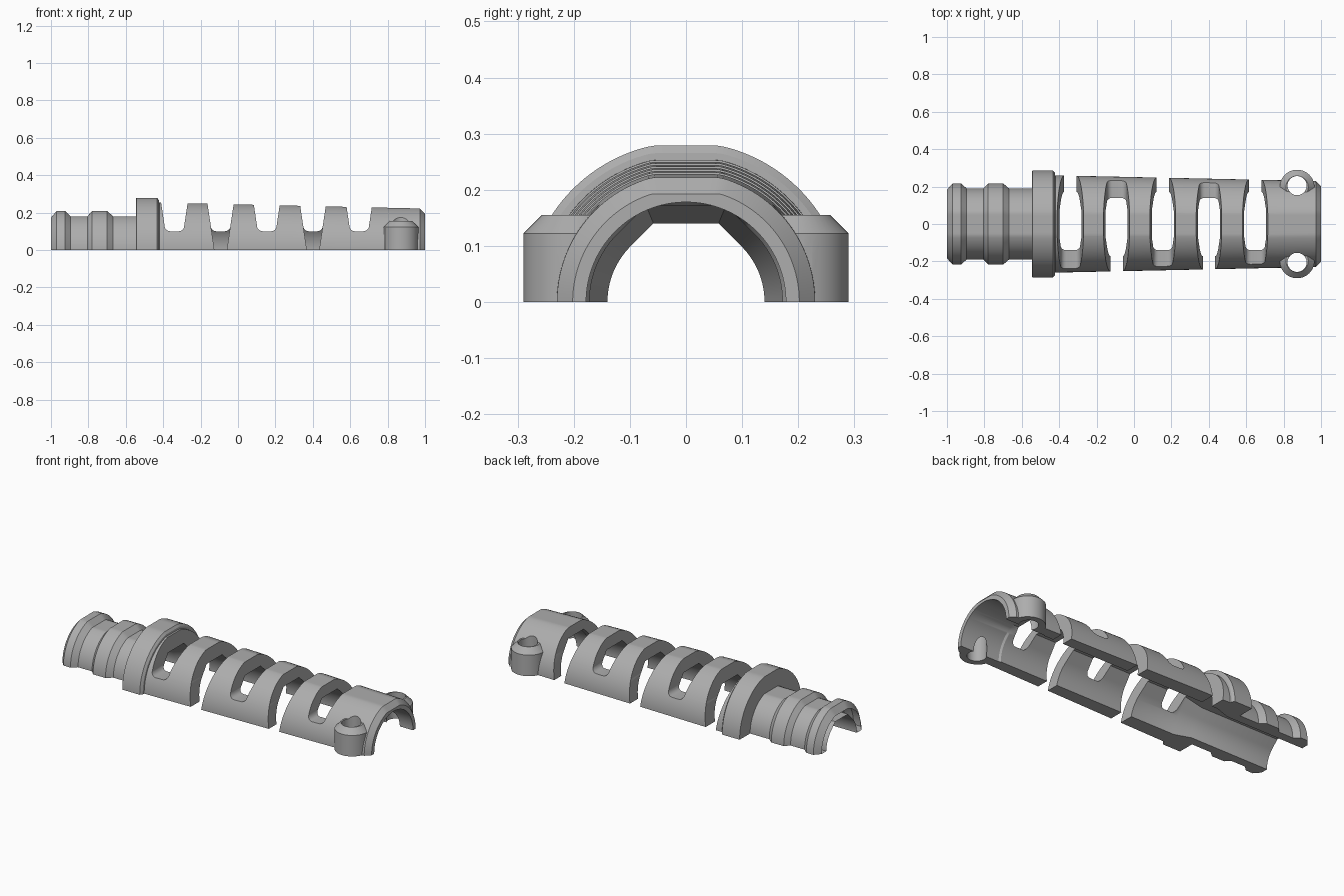
import bpy, bmesh, math

cube = bpy.data.objects.get("Cube")
if cube:
    bpy.data.objects.remove(cube, do_unlink=True)

grey = bpy.data.materials.new("plain_grey")
grey.use_nodes = True
grey.diffuse_color = (0.42, 0.42, 0.42, 1)
grey.node_tree.nodes["Principled BSDF"].inputs["Base Color"].default_value = (0.42, 0.42, 0.42, 1)

SEGS = 64
FLAT = 0.06    # half width of the flat along the crown
BELOW = -0.06  # solids reach below the parting plane and are trimmed there


def loft(name, rings):
    """Solid skinned through closed rings of equal length."""
    bm = bmesh.new()
    loops = [[bm.verts.new(p) for p in ring] for ring in rings]
    for a, b in zip(loops, loops[1:]):
        for i in range(len(a)):
            j = (i + 1) % len(a)
            bm.faces.new((a[i], a[j], b[j], b[i]))
    bm.faces.new(loops[0])
    bm.faces.new(loops[-1])
    bmesh.ops.recalc_face_normals(bm, faces=bm.faces)
    mesh = bpy.data.meshes.new(name)
    bm.to_mesh(mesh)
    bm.free()
    mesh.materials.append(grey)
    obj = bpy.data.objects.new(name, mesh)
    bpy.context.collection.objects.link(obj)
    return obj


def outer_ring(x, r):
    """Round arch with a flattened crown."""
    top = math.sqrt(r * r - FLAT * FLAT)
    ring = [(x, r, BELOW)]
    for i in range(SEGS + 1):
        t = math.pi * i / SEGS
        ring.append((x, r * math.cos(t), min(top, r * math.sin(t))))
    return ring + [(x, -r, BELOW)]


def bore_ring(x, r, faceted):
    """Arch whose upper half is three straight facets, or a plain round arch."""
    ring = [(x, r, BELOW * 2)]
    for i in range(SEGS + 1):
        t = math.pi * i / SEGS
        d = r
        if faceted and math.pi / 4 < t < math.pi * 3 / 4:
            step = math.pi / 4
            d = r / math.cos(t - step * round(t / step))
        ring.append((x, d * math.cos(t), d * math.sin(t)))
    return ring + [(x, -r, BELOW * 2)]


def column(name, x, y, levels, sides=40):
    """Upright turned shape from (z, radius) levels."""
    return loft(name, [[(x + r * math.cos(2 * math.pi * i / sides),
                         y + r * math.sin(2 * math.pi * i / sides), z)
                        for i in range(sides)] for z, r in levels])


def extrude_y(name, profile, y0, y1):
    return loft(name, [[(x, y, z) for x, z in profile] for y in (y0, y1)])


def combine(target, tool, operation):
    mod = target.modifiers.new(operation, "BOOLEAN")
    mod.operation = operation
    mod.solver = "EXACT"
    mod.object = tool
    bpy.context.view_layer.objects.active = target
    bpy.ops.object.modifier_apply(modifier=mod.name)
    bpy.data.objects.remove(tool, do_unlink=True)


# Outer sleeve: grooved neck, collar, tapered barrel and chamfered mouth
sleeve_profile = [
    (-1, 0.183), (-0.97, 0.217), (-0.925, 0.217), (-0.895, 0.19),
    (-0.805, 0.19), (-0.78, 0.217), (-0.7, 0.217), (-0.668, 0.19),
    (-0.545, 0.19), (-0.544, 0.285), (-0.432, 0.285), (-0.422, 0.272),
    (-0.421, 0.26), (0.972, 0.23), (1, 0.202)]
sleeve = loft("cable_sleeve_half", [outer_ring(x, r) for x, r in sleeve_profile])

# Screw lugs on both sides of the mouth
LUG_X, LUG_Y = 0.872, 0.197
for side in (-1, 1):
    lug = column("screw_lug", LUG_X, side * LUG_Y,
                 [(BELOW, 0.093), (0.122, 0.093), (0.155, 0.06)])
    combine(sleeve, lug, "UNION")

# Bore: faceted and narrow in the neck, wide in the barrel, round at the mouth
bore_profile = [(-1.1, 0.14, True), (-0.5, 0.14, True), (-0.41, 0.172, True),
                (0.74, 0.172, True), (0.75, 0.178, False), (1.1, 0.178, False)]
combine(sleeve, loft("bore", [bore_ring(*p) for p in bore_profile]), "DIFFERENCE")

# Screw holes
for side in (-1, 1):
    hole = column("screw_hole", LUG_X, side * (LUG_Y + 0.008), [(-0.2, 0.051), (0.4, 0.051)])
    combine(sleeve, hole, "DIFFERENCE")


def slot_half(z):
    return 0.033 + 0.15 * z


# Flex slots: open on alternating sides, with a rounded floor on the other side
FLOOR, FILLET, PITCH = 0.1, 0.03, 0.247
for n in range(5):
    cx = -0.34 + PITCH * n
    open_side = 1 if n % 2 == 0 else -1
    right = [(slot_half(0.4), 0.4)]
    for i in range(7):
        a = math.pi / 2 * i / 6
        right.append((slot_half(FLOOR + FILLET) - FILLET + FILLET * math.cos(a),
                      FLOOR + FILLET - FILLET * math.sin(a)))
    rounded = [(cx + x, z) for x, z in right] + [(cx - x, z) for x, z in reversed(right)]
    combine(sleeve, extrude_y("slot", rounded, -0.4, 0.4), "DIFFERENCE")
    through = [(cx + s * slot_half(z), z) for s, z in
               ((1, 0.15), (1, -0.1), (-1, -0.1), (-1, 0.15))]
    combine(sleeve, extrude_y("slot_opening", through, 0, open_side * 0.4), "DIFFERENCE")

# Flat parting plane
trim = [(-1.2, 0), (1.2, 0), (1.2, -0.4), (-1.2, -0.4)]
combine(sleeve, extrude_y("trim", trim, -0.6, 0.6), "DIFFERENCE")

bpy.ops.object.select_all(action="DESELECT")
sleeve.select_set(True)
bpy.context.view_layer.objects.active = sleeve
bpy.ops.object.shade_smooth_by_angle(angle=math.radians(20))
